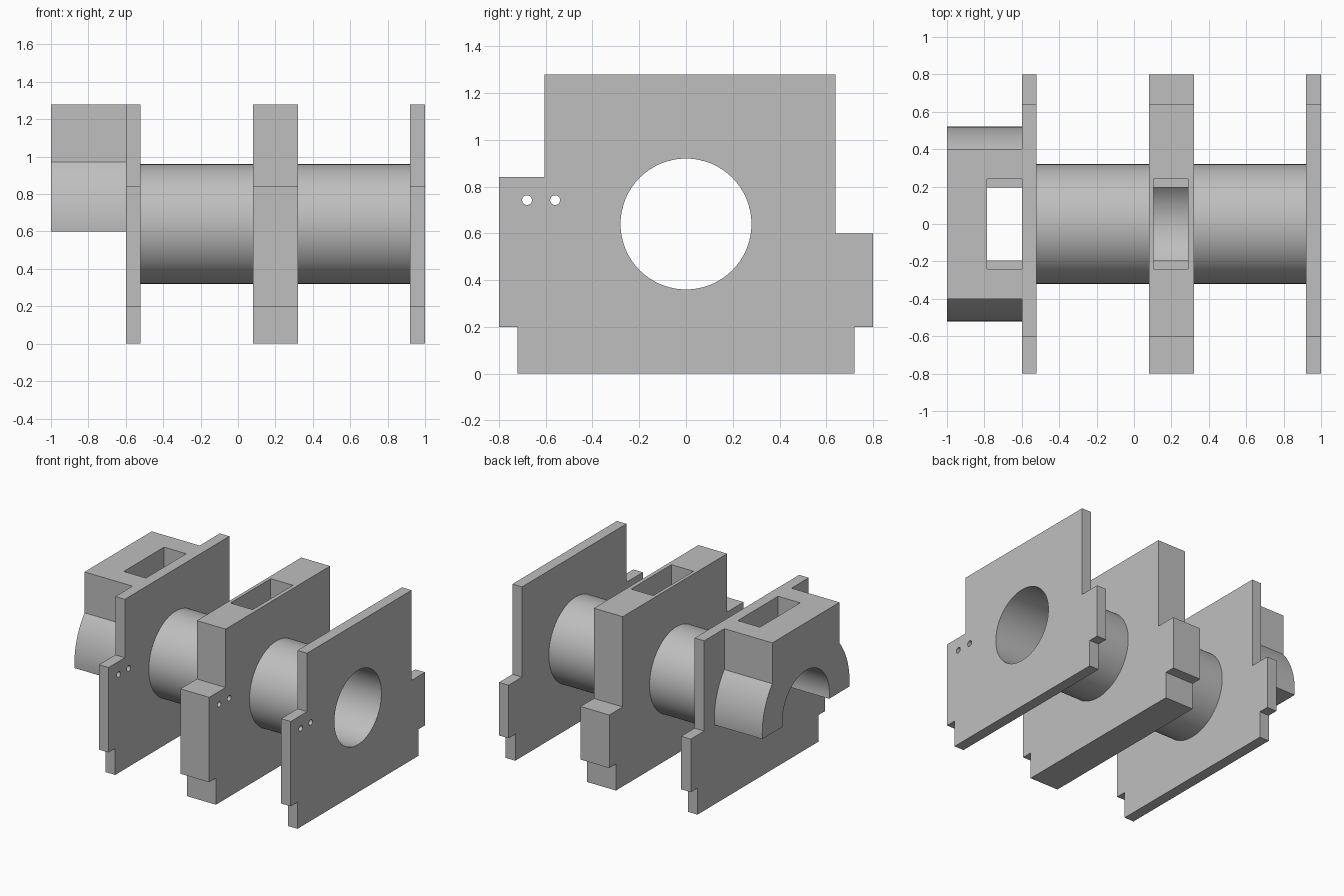
import bpy, bmesh
from math import asin, cos, pi, sin

cube = bpy.data.objects.get("Cube")
if cube:
    bpy.data.objects.remove(cube, do_unlink=True)

grey = bpy.data.materials.new("plain grey")
grey.use_nodes = True
grey.diffuse_color = (0.52, 0.52, 0.52, 1)
grey.node_tree.nodes["Principled BSDF"].inputs["Base Color"].default_value = grey.diffuse_color

AXIS_Z, BORE, TUBE, COLLAR = 0.64, 0.28, 0.32, 0.52
POCKET_FLOOR = 0.84


def arc(radius, start, end, steps, y=0, z=AXIS_Z):
    """Points (y, z) along an arc, both ends included."""
    angles = [start + (end - start) * i / steps for i in range(steps + 1)]
    return [(y + radius * cos(a), z + radius * sin(a)) for a in angles]


def circle(radius, steps, y=0, z=AXIS_Z):
    return arc(radius, 0, 2 * pi, steps, y, z)[:-1]


def prism(name, profile, x0, x1):
    """Extrude a (y, z) outline along x."""
    bm = bmesh.new()
    face = bm.faces.new([bm.verts.new((x0, y, z)) for y, z in profile])
    grown = bmesh.ops.extrude_face_region(bm, geom=[face])["geom"]
    moved = [v for v in grown if isinstance(v, bmesh.types.BMVert)]
    bmesh.ops.translate(bm, verts=moved, vec=(x1 - x0, 0, 0))
    bmesh.ops.recalc_face_normals(bm, faces=bm.faces)
    mesh = bpy.data.meshes.new(name)
    bm.to_mesh(mesh)
    bm.free()
    mesh.materials.append(grey)
    obj = bpy.data.objects.new(name, mesh)
    bpy.context.collection.objects.link(obj)
    return obj


def select(obj):
    bpy.ops.object.select_all(action='DESELECT')
    obj.select_set(True)
    bpy.context.view_layer.objects.active = obj


def cut(obj, profile, x0, x1):
    """Subtract a prism from the object."""
    cutter = prism("cutter", profile, x0, x1)
    cutter.hide_render = True
    mod = obj.modifiers.new("cut", 'BOOLEAN')
    mod.operation, mod.solver, mod.object = 'DIFFERENCE', 'EXACT', cutter
    select(obj)
    bpy.ops.object.modifier_apply(modifier=mod.name)
    bpy.data.objects.remove(cutter, do_unlink=True)


def smooth(obj):
    select(obj)
    bpy.ops.object.shade_smooth_by_angle(angle=pi / 6)


pocket = [(-0.24, POCKET_FLOOR), (0.24, POCKET_FLOOR), (0.24, 1.4), (-0.24, 1.4)]

# Three stepped plates with a bore and two pin holes each
outline = [(-0.72, 0), (0.72, 0), (0.72, 0.2), (0.8, 0.2), (0.8, 0.6), (0.64, 0.6),
           (0.64, 1.28), (-0.605, 1.28), (-0.605, 0.84), (-0.8, 0.84), (-0.8, 0.2), (-0.72, 0.2)]
for name, x0, x1 in (("right_plate", -0.6, -0.52), ("middle_plate", 0.08, 0.32),
                     ("left_plate", 0.92, 1.0)):
    plate = prism(name, outline, x0, x1)
    cut(plate, circle(BORE, 96), x0 - 0.1, x1 + 0.1)
    for y in (-0.68, -0.56):
        cut(plate, circle(0.021, 24, y, 0.742), x0 - 0.1, x1 + 0.1)
    if name == "middle_plate":
        cut(plate, pocket, 0.105, 0.29)
    smooth(plate)

# Hollow tubes between the plates
for name, x0, x1 in (("right_tube", -0.52, 0.08), ("left_tube", 0.32, 0.92)):
    tube = prism(name, circle(TUBE, 96), x0, x1)
    cut(tube, circle(BORE, 96), x0 - 0.1, x1 + 0.1)
    smooth(tube)

# Half collar with a square top and a pocket opening into the bore
base = 0.6
low_out, low_in = asin((base - AXIS_Z) / COLLAR), asin((base - AXIS_Z) / BORE)
shoulder = asin((0.972 - AXIS_Z) / COLLAR)
profile = (arc(COLLAR, low_out, shoulder, 20)
           + [(0.4, 1.28), (-0.4, 1.28)]
           + arc(COLLAR, pi - shoulder, pi - low_out, 20)
           + arc(BORE, pi - low_in, low_in, 48))
collar = prism("half_collar", profile, -1.0, -0.6)
cut(collar, pocket, -0.785, -0.5)
smooth(collar)
